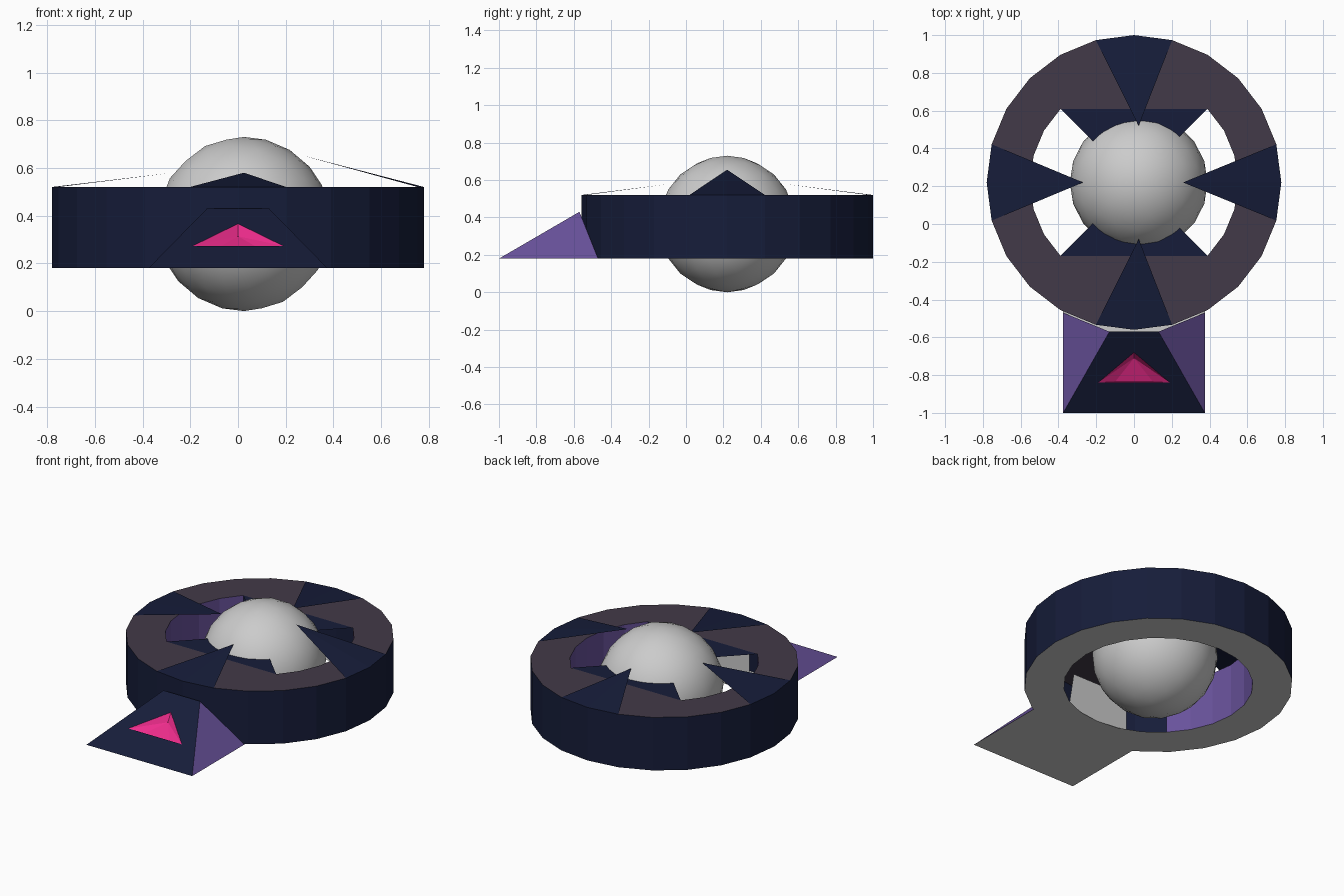
import bpy, bmesh, math

if "Cube" in bpy.data.objects:
    bpy.data.objects.remove(bpy.data.objects["Cube"])

CY, RO, RI, ZB, ZT = 0.22, 0.78, 0.55, 0.18, 0.52   # ring centre, radii, heights


def mat(name, rgb):
    m = bpy.data.materials.new(name)
    m.diffuse_color = (*rgb, 1)
    m.use_nodes = True
    m.node_tree.nodes["Principled BSDF"].inputs["Base Color"].default_value = m.diffuse_color
    return m


NAVY = mat("navy", (0.008, 0.012, 0.042))
PURPLE = mat("purple", (0.14, 0.085, 0.33))
PLUM = mat("plum", (0.055, 0.042, 0.065))
PINK = mat("pink", (0.85, 0.025, 0.26))


def make(name, faces, material=None):
    """Build a mesh from lists of corner positions, welding shared corners."""
    bm = bmesh.new()
    for f in faces:
        bm.faces.new([bm.verts.new(p) for p in f])
    bmesh.ops.remove_doubles(bm, verts=bm.verts, dist=0.0005)
    bmesh.ops.recalc_face_normals(bm, faces=bm.faces)
    me = bpy.data.meshes.new(name)
    bm.to_mesh(me)
    bm.free()
    ob = bpy.data.objects.new(name, me)
    bpy.context.collection.objects.link(ob)
    if material:
        me.materials.append(material)
    return ob


def pt(deg, r, z):
    a = math.radians(deg)
    return (r * math.cos(a), CY + r * math.sin(a), z)


def top_radius(deg):
    """Inner edge of the top: arcs at the sides, straight chords front and back."""
    s = abs(math.sin(math.radians(deg)))
    return RI if s < 0.708 else RI * math.sin(math.pi / 4) / s


steps = [(a, a + 15) for a in range(0, 360, 15)]

# Ring shell
make("ring_outer_wall", [[pt(a, RO, ZB), pt(b, RO, ZB), pt(b, RO, ZT), pt(a, RO, ZT)]
                         for a, b in steps], NAVY)
make("ring_bottom", [[pt(a, RI, ZB), pt(b, RI, ZB), pt(b, RO, ZB), pt(a, RO, ZB)]
                     for a, b in steps])
make("ring_top", [[pt(a, top_radius(a), ZT), pt(a, RO, ZT), pt(b, RO, ZT), pt(b, top_radius(b), ZT)]
                  for a, b in steps], PLUM)
for name, start in (("right_inner_wall", -45), ("left_inner_wall", 135)):
    make(name, [[pt(a, RI, ZB), pt(a, RI, ZT), pt(a + 15, RI, ZT), pt(a + 15, RI, ZB)]
                for a in range(start, start + 90, 15)], PURPLE)

# Spikes rising from the rim towards the ball, and flat webs front and back
tips = {"right": (0, (0.26, CY, 0.655)), "back": (90, (0.025, 0.52, 0.58)),
        "left": (180, (-0.27, CY, 0.58)), "front": (270, (0.025, -0.08, 0.58))}
for name, (deg, tip) in tips.items():
    make(name + "_spike", [[pt(deg - 15, RO, ZT), pt(deg, RO, ZT), tip],
                           [pt(deg, RO, ZT), pt(deg + 15, RO, ZT), tip]], NAVY)
for name, deg in (("back_web", 45), ("front_web", 225)):
    make(name, [[pt(deg, RI, ZT), pt(deg + 90, RI, ZT), (0, CY, ZT)]], NAVY)

# Wedge nose with a triangular recess in its slope
slope = lambda x, y, d=0: (x, y, 0.18 + (y + 1) * 0.25 / 0.43 - d)
A, B, C, D = slope(-.375, -1), slope(.375, -1), slope(.13, -.57), slope(-.13, -.57)
L, R, T = slope(-.19, -.84), slope(.19, -.84), slope(0, -.68)
make("nose_slope", [[A, B, R, L], [B, C, T, R], [C, D, T], [D, A, L, T]], NAVY)
l, r, m, f = slope(-.1, -.835, .02), slope(.1, -.835, .02), slope(0, -.835, .02), slope(0, -.71, .035)
make("nose_recess", [[L, T, f], [L, f, l], [R, f, T], [R, r, f], [l, f, m], [m, f, r],
                     [L, l, m], [L, m, R], [R, m, r]], PINK)
for name, s in (("nose_left_side", -1), ("nose_right_side", 1)):
    make(name, [[(s * .375, -1, ZB), (s * .375, -.47, ZB), (s * .13, -.57, .43)]], PURPLE)
make("nose_bottom", [[(-.375, -1, ZB), (.375, -1, ZB), (.375, -.46, ZB), (.2, -.533, ZB),
                      (0, -.56, ZB), (-.2, -.533, ZB), (-.375, -.46, ZB)]])
make("nose_back_panel", [[(-.22, -.33, ZB), (.22, -.33, ZB), (.18, -.33, .43), (-.22, -.33, .43)]])

# Central ball
bpy.ops.mesh.primitive_ico_sphere_add(subdivisions=3, radius=0.365, location=(0.025, CY, 0.365))
bpy.context.object.name = "ball"
bpy.ops.object.shade_smooth()
